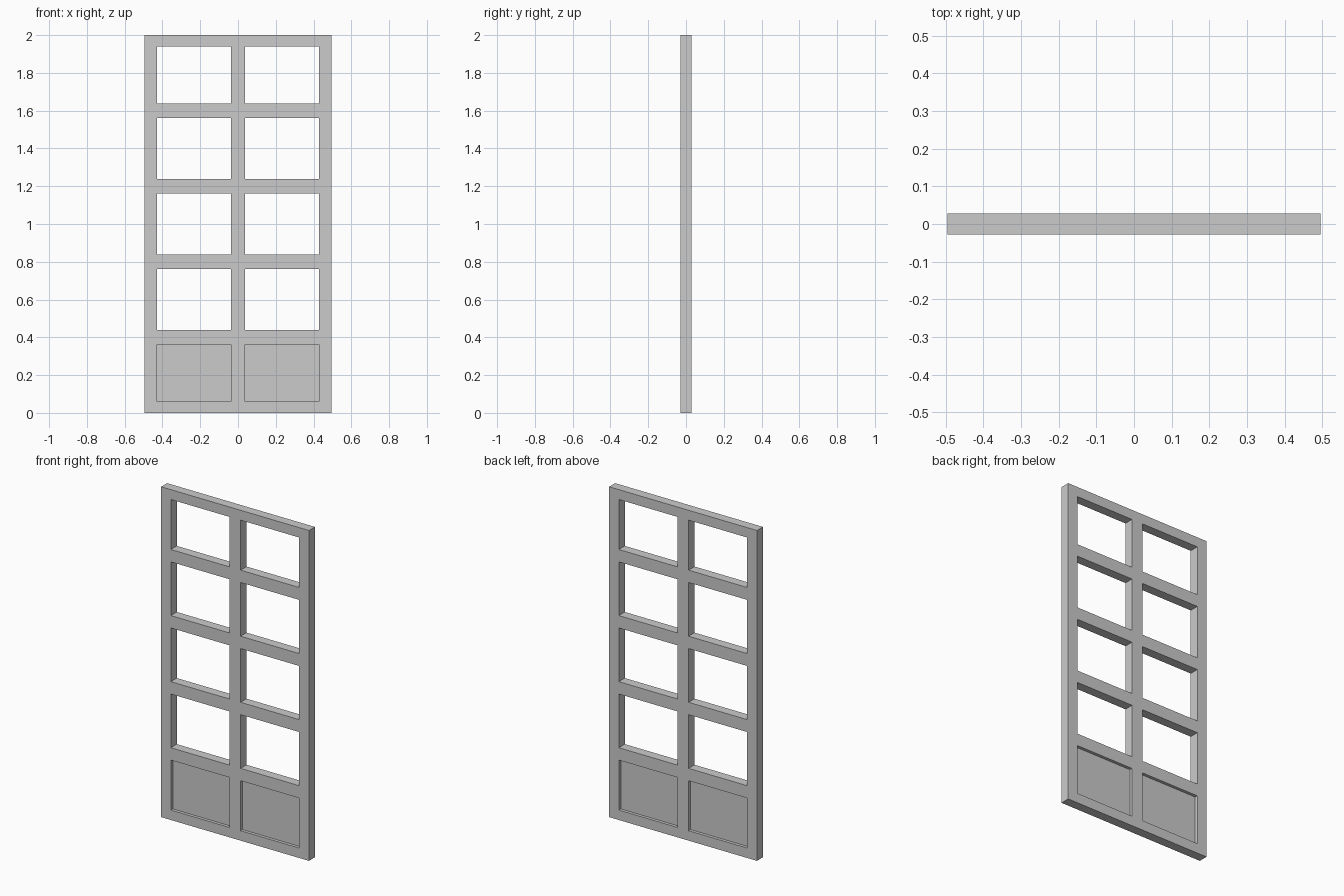
import bpy, bmesh

if "Cube" in bpy.data.objects:
    bpy.data.objects.remove(bpy.data.objects["Cube"])

W, H, T = 0.495, 2.0, 0.0285     # half width, height, half thickness
BAR, RECESS = 0.0375, 0.0185     # half bar width, panel recess depth

# Grid lines: odd-numbered cells in both directions are openings
xs = [-W, -0.43, -BAR, BAR, 0.43, W]
zs = [0, 0.06]
for c in (0.4, 0.8, 1.2, 1.6):
    zs += [c - BAR, c + BAR]
zs += [1.94, H]

bm = bmesh.new()
verts = [[bm.verts.new((x, -T, z)) for x in xs] for z in zs]

# Stiles, rails and mullion as one sheet; panes left open above the bottom row
for j in range(len(zs) - 1):
    for i in range(len(xs) - 1):
        if i % 2 and j % 2 and j > 1:
            continue
        bm.faces.new((verts[j][i], verts[j][i + 1],
                      verts[j + 1][i + 1], verts[j + 1][i]))

# Give the sheet its thickness
ext = bmesh.ops.extrude_face_region(bm, geom=bm.faces[:])
moved = [g for g in ext["geom"] if isinstance(g, bmesh.types.BMVert)]
bmesh.ops.translate(bm, verts=moved, vec=(0, 2 * T, 0))
bmesh.ops.recalc_face_normals(bm, faces=bm.faces[:])

# Sink the two bottom panels on both the front and the back
panels = []
for f in bm.faces:
    c = f.calc_center_median()
    if abs(f.normal.y) > 0.9 and 0.06 < c.z < 0.36 and BAR < abs(c.x) < 0.43:
        panels.append(f)
bmesh.ops.inset_individual(bm, faces=panels, thickness=0, depth=-RECESS)

mesh = bpy.data.meshes.new("door_leaf")
bm.to_mesh(mesh)
bm.free()
door = bpy.data.objects.new("door_leaf", mesh)
bpy.context.collection.objects.link(door)
